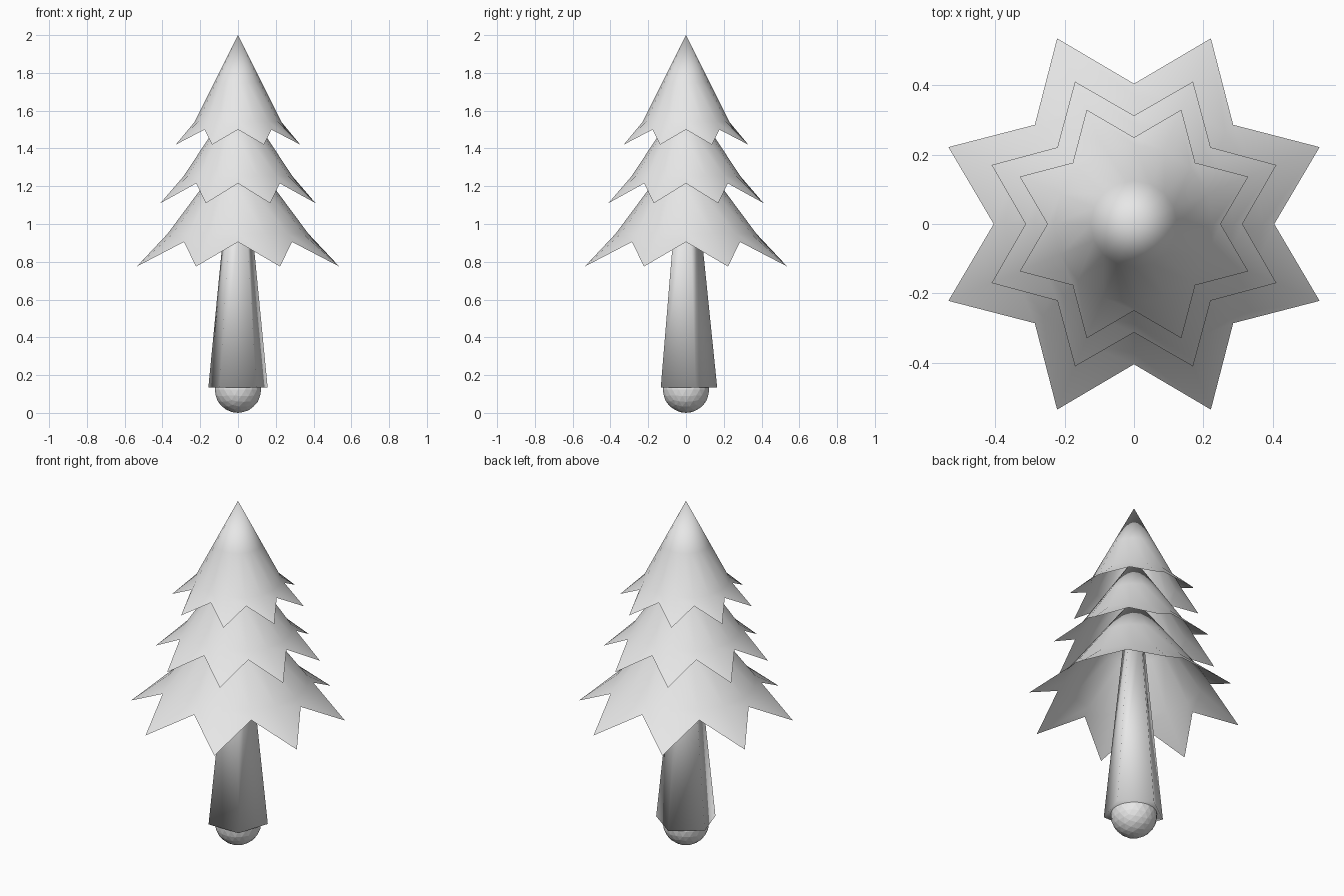
import bpy, bmesh, math

if "Cube" in bpy.data.objects:
    bpy.data.objects.remove(bpy.data.objects["Cube"])

grey = bpy.data.materials.new("plain_grey")
grey.diffuse_color = (0.8, 0.8, 0.8, 1)
grey.use_nodes = True
grey.node_tree.nodes["Principled BSDF"].inputs["Base Color"].default_value = grey.diffuse_color


def finish(name, bm, smooth):
    bmesh.ops.recalc_face_normals(bm, faces=bm.faces[:])
    for f in bm.faces:
        f.smooth = smooth
    mesh = bpy.data.meshes.new(name)
    bm.to_mesh(mesh)
    bm.free()
    mesh.materials.append(grey)
    obj = bpy.data.objects.new(name, mesh)
    bpy.context.collection.objects.link(obj)
    return obj


def ring_vert(bm, r, z, i, n, start=0.0):
    a = start + 2 * math.pi * i / n
    return bm.verts.new((r * math.cos(a), r * math.sin(a), z))


def foliage_tier(name, apex_z, valley, tip):
    """Hollow cone whose rim flares out into an eight-pointed star."""
    bm = bmesh.new()
    n = 16
    apex = bm.verts.new((0, 0, apex_z))
    rings = []
    for t in (0.5, 0.92):
        r, z = valley[0] * t, apex_z + (valley[1] - apex_z) * t
        rings.append([ring_vert(bm, r, z, i, n) for i in range(n)])
    rings.append([ring_vert(bm, *(tip if i % 2 else valley), i, n) for i in range(n)])
    for i in range(n):
        j = (i + 1) % n
        bm.faces.new((apex, rings[0][i], rings[0][j]))
        for a, b in zip(rings, rings[1:]):
            bm.faces.new((a[i], b[i], b[j], a[j]))
    return finish(name, bm, True)


# Three stacked tiers of branches: (radius, height) of valleys and points
foliage_tier("top_branches", 2.0, (0.25, 1.50), (0.357, 1.42))
foliage_tier("middle_branches", 1.69, (0.313, 1.215), (0.445, 1.11))
foliage_tier("lower_branches", 1.45, (0.405, 0.905), (0.58, 0.775))

# Tapered five-sided trunk, softly shaded across its base
bm = bmesh.new()
low = [ring_vert(bm, 0.165, 0.135, i, 5, math.pi / 2) for i in range(5)]
high = [ring_vert(bm, 0.056, 1.20, i, 5, math.pi / 2) for i in range(5)]
bm.faces.new(low[::-1])
bm.faces.new(high)
for i in range(5):
    j = (i + 1) % 5
    bm.faces.new((low[i], low[j], high[j], high[i]))
finish("trunk", bm, True)

# Faceted ball under the trunk
bm = bmesh.new()
bmesh.ops.create_icosphere(bm, subdivisions=3, radius=0.123)
bmesh.ops.translate(bm, verts=bm.verts[:], vec=(0, 0, 0.123))
finish("root_ball", bm, False)
